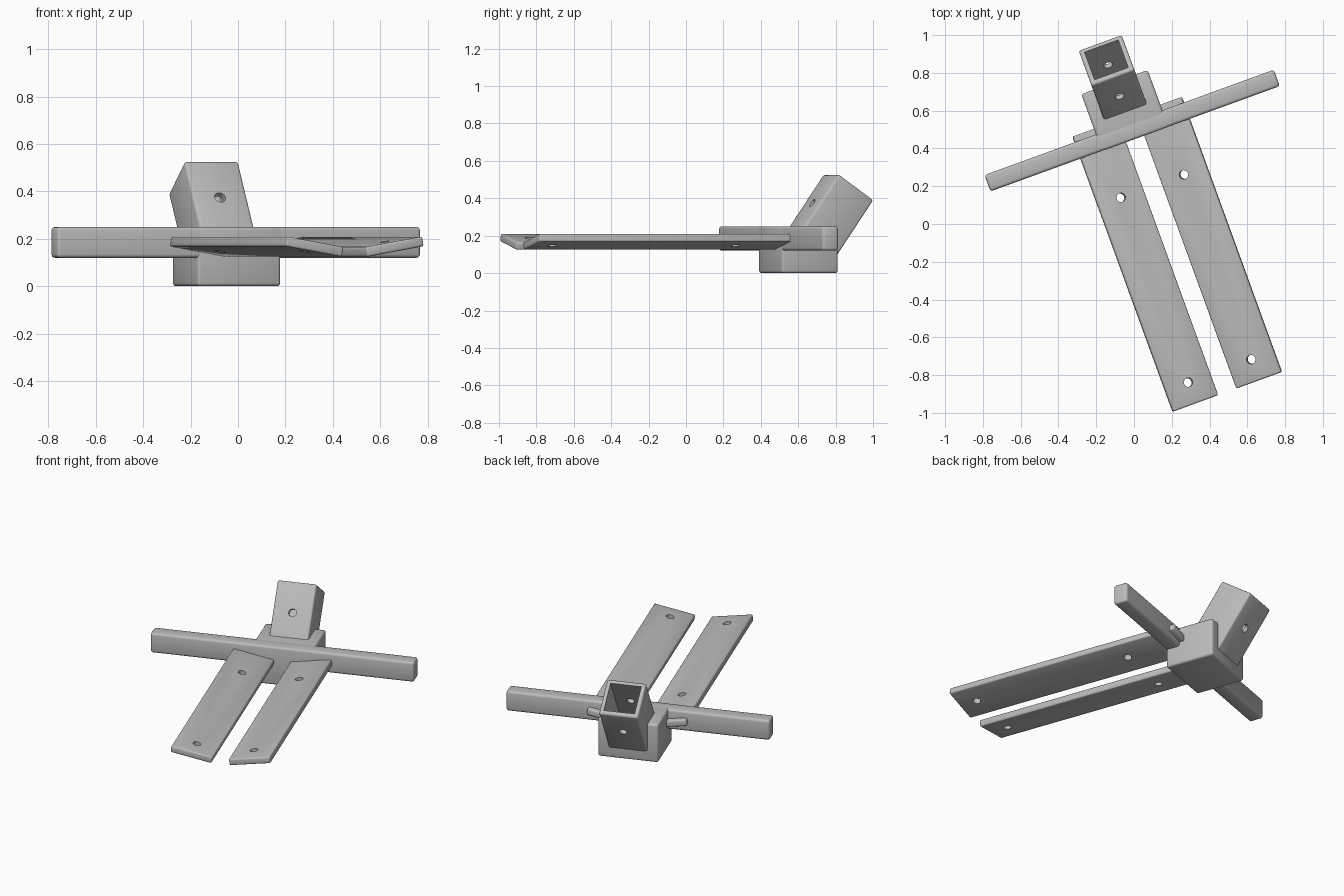
import bpy, bmesh
from math import radians, sin, cos
from mathutils import Matrix, Vector

old = bpy.data.objects.get("Cube")
if old:
    bpy.data.objects.remove(old, do_unlink=True)

grey = bpy.data.materials.new("plain grey")
grey.use_nodes = True
COLOUR = (0.5, 0.5, 0.5, 1)
grey.diffuse_color = COLOUR
grey.node_tree.nodes["Principled BSDF"].inputs["Base Color"].default_value = COLOUR

# The whole assembly is turned about the vertical axis
TURN = Matrix.Rotation(radians(20), 4, "Z")
MID = 0.16      # sideways position of the symmetry plane before the turn


def make(name, bm, matrix):
    mesh = bpy.data.meshes.new(name)
    bm.to_mesh(mesh)
    bm.free()
    mesh.materials.append(grey)
    obj = bpy.data.objects.new(name, mesh)
    bpy.context.collection.objects.link(obj)
    obj.matrix_world = TURN @ matrix
    return obj


def box(name, size, matrix, round_edge=0.0):
    bm = bmesh.new()
    bmesh.ops.create_cube(bm, size=1, matrix=Matrix.Diagonal((*size, 1)))
    if round_edge:
        bmesh.ops.bevel(bm, geom=bm.edges[:], offset=round_edge, segments=3,
                        profile=0.5, affect="EDGES", clamp_overlap=True)
    return make(name, bm, matrix)


def drill(name, radius, depth, matrix):
    bm = bmesh.new()
    bmesh.ops.create_cone(bm, cap_ends=True, segments=32, radius1=radius,
                          radius2=radius, depth=depth)
    return make(name, bm, matrix)


def cut(obj, cutters):
    bpy.context.view_layer.update()
    bpy.context.view_layer.objects.active = obj
    for cutter in cutters:
        mod = obj.modifiers.new("cut", "BOOLEAN")
        mod.operation = "DIFFERENCE"
        mod.solver = "EXACT"
        mod.object = cutter
        bpy.ops.object.modifier_apply(modifier=mod.name)


def at(x, y, z):
    return Matrix.Translation((x, y, z))


parts, helpers = [], []

# Crossbar and socket block, flush at the front and on top
parts.append(box("crossbar", (1.63, 0.092, 0.13), at(MID, 0.468, 0.185), 0.015))
block = box("socket_block", (0.374, 0.32, 0.25), at(MID, 0.581, 0.125), 0.014)
parts.append(block)

# Two long boards, sloping to a shallow V and passing through the crossbar
for side, name in ((-1, "right_board"), (1, "left_board")):
    tilt = at(MID + side * 0.18, -0.229, 0.167) @ Matrix.Rotation(radians(-10 * side), 4, "Y")
    board = box(name, (0.258, 1.55, 0.042), tilt, 0.009)
    holes = [drill("hole_cutter", 0.024, 0.2, tilt @ at(0, y, 0)) for y in (0.384, -0.657)]
    cut(board, holes)
    helpers += holes
    parts.append(board)

# Square tube leaning back out of the block; local origin at its mouth
LEAN = radians(35)
LENGTH = 0.45
mouth = at(MID, 0.867, 0.459) @ Matrix.Rotation(-LEAN, 4, "X")
tube = box("square_tube", (0.242, 0.242, LENGTH), mouth @ at(0, 0, -LENGTH / 2), 0.012)
bore = box("bore_cutter", (0.19, 0.19, LENGTH), mouth @ at(0, 0, 0.03 - LENGTH / 2))
pin = drill("pin_cutter", 0.024, 0.4,
            mouth @ at(0, 0, -0.188) @ Matrix.Rotation(radians(90), 4, "X"))
cut(tube, [bore, pin])
cut(block, [bore])
helpers += [bore, pin]
parts.append(tube)

for helper in helpers:
    bpy.data.objects.remove(helper, do_unlink=True)

# Smooth rounded edges, crisp hole rims
bpy.ops.object.select_all(action="DESELECT")
for part in parts:
    part.select_set(True)
bpy.context.view_layer.objects.active = parts[0]
bpy.ops.object.shade_smooth_by_angle(angle=radians(35))
